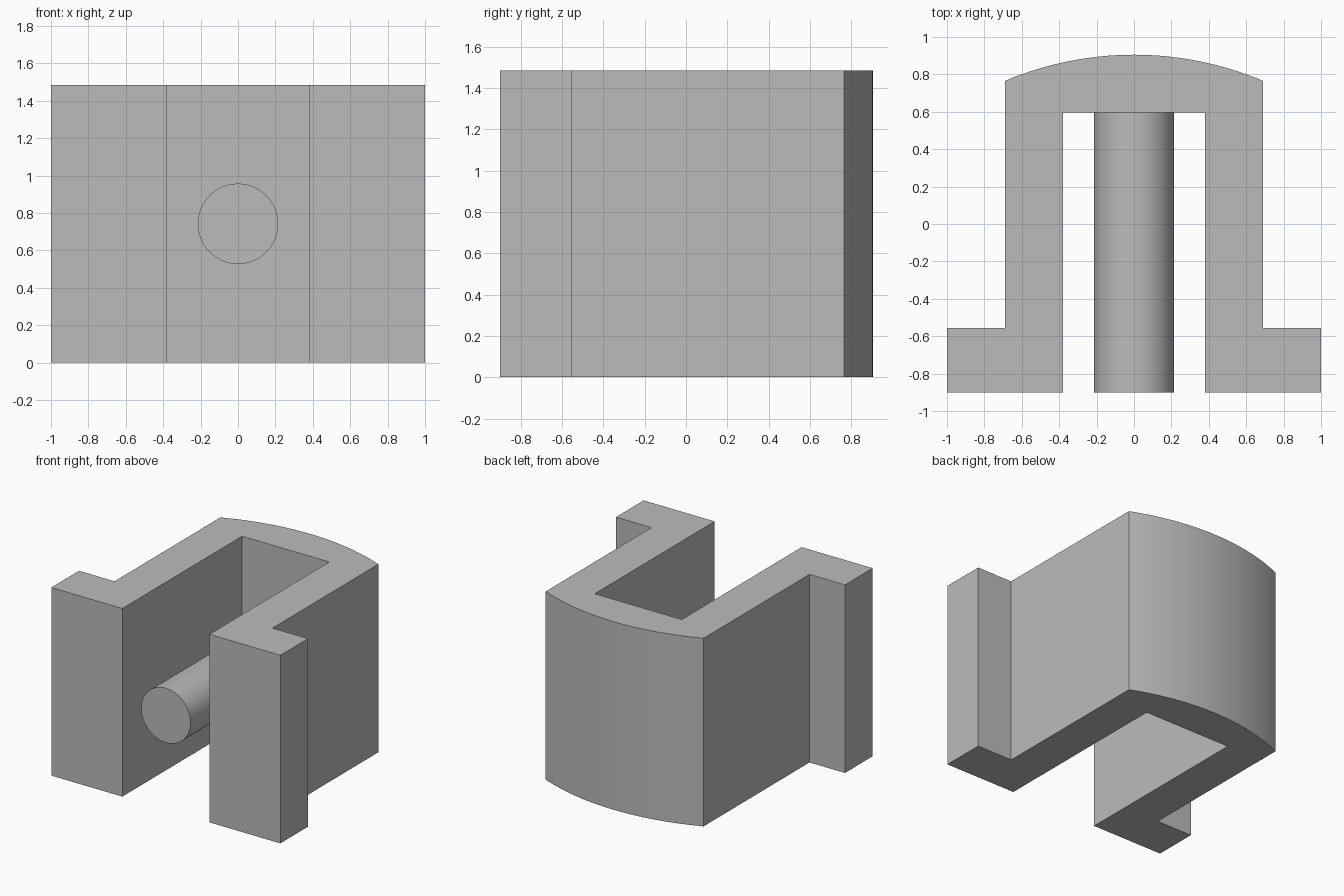
import bpy, bmesh, math
from mathutils import Matrix

cube = bpy.data.objects.get("Cube")
if cube:
    bpy.data.objects.remove(cube, do_unlink=True)

HEIGHT = 1.485
FRONT, BACK = -0.9, 0.905

# Single plain grey
grey = bpy.data.materials.new("plain_grey")
grey.use_nodes = True
colour = (0.5, 0.5, 0.5, 1)
grey.diffuse_color = colour
grey.node_tree.nodes["Principled BSDF"].inputs["Base Color"].default_value = colour


def finish(name, bm):
    bmesh.ops.recalc_face_normals(bm, faces=bm.faces)
    mesh = bpy.data.meshes.new(name)
    bm.to_mesh(mesh)
    bm.free()
    mesh.materials.append(grey)
    obj = bpy.data.objects.new(name, mesh)
    bpy.context.collection.objects.link(obj)
    bpy.ops.object.select_all(action='DESELECT')
    obj.select_set(True)
    bpy.context.view_layer.objects.active = obj
    bpy.ops.object.shade_smooth_by_angle(angle=math.radians(30))
    return obj


# Flanged channel body: half outline mirrored, closed by a bowed back
side = [(0.38, 0.595), (0.38, FRONT), (1.0, FRONT), (1.0, -0.555), (0.69, -0.555)]
half_width, corner_y = 0.69, 0.765
rise = BACK - corner_y
radius = (half_width ** 2 + rise ** 2) / (2 * rise)
sweep = math.asin(half_width / radius)
steps = 32
arc = []
for i in range(steps + 1):
    a = sweep * (1 - 2 * i / steps)
    arc.append((radius * math.sin(a), BACK - radius + radius * math.cos(a)))
outline = side + arc + [(-x, y) for x, y in reversed(side)]

bm = bmesh.new()
base = bm.faces.new([bm.verts.new((x, y, 0)) for x, y in outline])
top = bmesh.ops.extrude_face_region(bm, geom=[base])["geom"]
bmesh.ops.translate(bm, vec=(0, 0, HEIGHT),
                    verts=[v for v in top if isinstance(v, bmesh.types.BMVert)])
finish("channel_body", bm)

# Round pin running forward from the inner back wall
pin_back = 0.6
bm = bmesh.new()
place = (Matrix.Translation((0, (FRONT + pin_back) / 2, HEIGHT / 2))
         @ Matrix.Rotation(math.pi / 2, 4, 'X'))
bmesh.ops.create_cone(bm, cap_ends=True, segments=64, radius1=0.215, radius2=0.215,
                      depth=pin_back - FRONT, matrix=place)
finish("centre_pin", bm)
